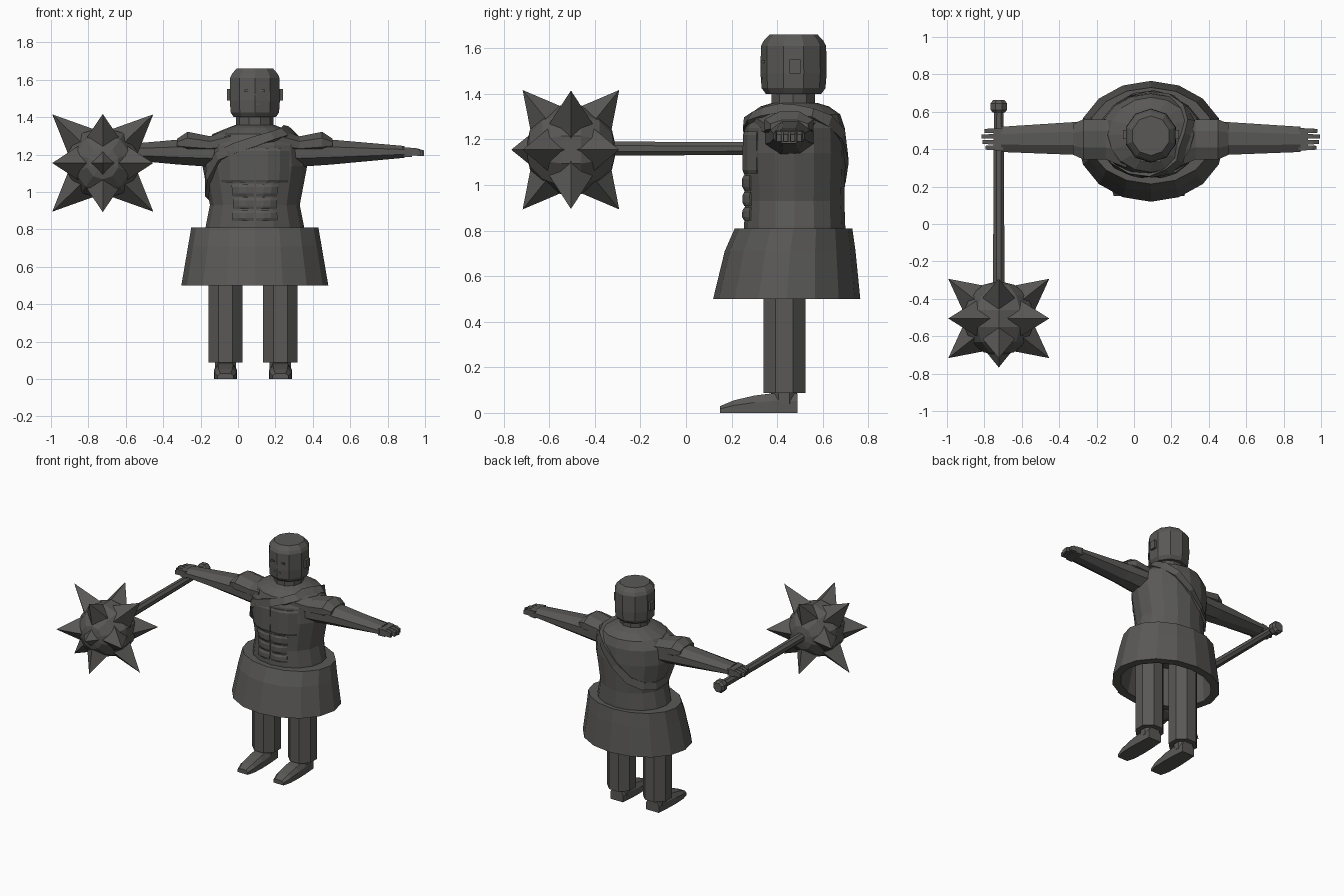
import bpy, bmesh, math
from mathutils import Vector, Matrix

if "Cube" in bpy.data.objects:
    bpy.data.objects.remove(bpy.data.objects["Cube"])

CX, CY = 0.09, 0.477          # body axis
mat = bpy.data.materials.new("dark_grey")
mat.diffuse_color = (0.1, 0.098, 0.094, 1)
mat.use_nodes = True
mat.node_tree.nodes["Principled BSDF"].inputs["Base Color"].default_value = mat.diffuse_color


def finish(name, bm):
    bmesh.ops.recalc_face_normals(bm, faces=bm.faces)
    me = bpy.data.meshes.new(name)
    bm.to_mesh(me)
    bm.free()
    me.materials.append(mat)
    ob = bpy.data.objects.new(name, me)
    bpy.context.collection.objects.link(ob)
    return ob


def loft(name, rings, closed=False):
    """Skin a list of point rings, capped at both ends unless closed."""
    bm = bmesh.new()
    vs = [[bm.verts.new(p) for p in r] for r in rings]
    n = len(vs[0])
    pairs = list(zip(vs, vs[1:])) + ([(vs[-1], vs[0])] if closed else [])
    for a, b in pairs:
        for i in range(n):
            j = (i + 1) % n
            bm.faces.new((a[i], a[j], b[j], b[i]))
    if not closed:
        bm.faces.new(vs[0])
        bm.faces.new(vs[-1])
    return finish(name, bm)


def zring(z, rx, ry, cx, cy, n, turn=0.0):
    return [(cx + rx * math.cos(turn + math.tau * i / n),
             cy + ry * math.sin(turn + math.tau * i / n), z) for i in range(n)]


def xring(x, y0, y1, z0, z1, n=8):
    """Flat-sided ring across the x axis, filling the given bounds."""
    t, k = math.pi / n, 1 / math.cos(math.pi / n)
    return [(x, (y0 + y1) / 2 + k * (y1 - y0) / 2 * math.cos(t + math.tau * i / n),
             (z0 + z1) / 2 + k * (z1 - z0) / 2 * math.sin(t + math.tau * i / n)) for i in range(n)]


def box(name, x0, x1, y0, y1, z0, z1):
    return loft(name, [[(x0, y0, z), (x1, y0, z), (x1, y1, z), (x0, y1, z)] for z in (z0, z1)])


# torso
TORSO = [(0.76, 0.27, 0.222), (0.82, 0.262, 0.222), (0.93, 0.24, 0.218), (1.14, 0.28, 0.224),
         (1.25, 0.27, 0.22), (1.31, 0.225, 0.2), (1.345, 0.14, 0.15), (1.36, 0.1, 0.1)]
loft("torso", [zring(z, rx, ry, CX, CY, 16) for z, rx, ry in TORSO])


def on_torso(deg, z, push=0.0):
    for (z0, a0, b0), (z1, a1, b1) in zip(TORSO, TORSO[1:]):
        if z0 <= z <= z1:
            f = (z - z0) / (z1 - z0)
            rx, ry = a0 + f * (a1 - a0) + push, b0 + f * (b1 - b0) + push
            t = math.radians(deg)
            return Vector((CX + rx * math.cos(t), CY + ry * math.sin(t), z))


# chest and belly muscles as raised plates wrapped on the torso
def muscle(name, a0, a1, z0, z1, out, side):
    rings = []
    for i in range(4):
        a = 270 + side * (a0 + (a1 - a0) * i / 3)
        o = out if i in (1, 2) else out * 0.35
        rings.append([on_torso(a, z0, -0.02), on_torso(a, z0, o * 0.4), on_torso(a, z0 + 0.015, o),
                      on_torso(a, z1 - 0.015, o), on_torso(a, z1, o * 0.4), on_torso(a, z1, -0.02)])
    loft(name, rings)


for s in (1, -1):
    muscle("chest_muscle", 0.6, 42, 1.05, 1.235, 0.014, s)
    for z0, z1 in ((0.845, 0.902), (0.908, 0.97), (0.977, 1.042)):
        muscle("belly_muscle", 1.2, 28, z0, z1, 0.014, s)

# sash over one shoulder and under the other arm, one height per torso side
heights = [1.325, 1.31, 1.28, 1.22, 1.12, 1.03, 0.99, 0.98,
           1.0, 1.08, 1.19, 1.235, 1.27, 1.295, 1.315, 1.33]
path = [on_torso(22.5 * i, z) for i, z in enumerate(heights)]
bands = []
for i, p in enumerate(path):
    out = Vector((p.x - CX, p.y - CY, 0)).normalized()
    out = (out + Vector((0, 0, 0.9 if p.z > 1.29 else 0.1))).normalized()
    along = path[(i + 1) % 16] - path[i - 1]
    w = along.cross(out).normalized() * 0.027
    bands.append([p + w - out * 0.015, p + w + out * 0.012, p - w + out * 0.012, p - w - out * 0.015])
loft("sash", bands, closed=True)

# skirt with an open underside
loft("skirt", [zring(0.81, 0.34, 0.258, CX, 0.472, 16), zring(0.71, 0.357, 0.287, CX, 0.457, 16),
               zring(0.5, 0.393, 0.323, CX, 0.442, 16), zring(0.5, 0.335, 0.265, CX, 0.442, 16),
               zring(0.76, 0.3, 0.23, CX, 0.465, 16)])

# head, neck, ears and face
loft("neck", [zring(z, 0.1, 0.1, CX, 0.47, 10) for z in (1.32, 1.42)])
loft("head", [zring(z, r, r * 1.03, CX, 0.472, 10, math.pi / 10) for z, r in
              ((1.4, 0.118), (1.425, 0.136), (1.49, 0.141), (1.61, 0.139), (1.632, 0.128), (1.66, 0.103))])
for s in (1, -1):
    a, b = sorted((CX + s * 0.11, CX + s * 0.15))
    box("ear", a, b, 0.455, 0.502, 1.49, 1.55)
    box("eye", CX + s * 0.04 - 0.014, CX + s * 0.04 + 0.014, 0.332, 0.345, 1.535, 1.547)
box("nose", CX - 0.008, CX + 0.008, 0.328, 0.345, 1.5, 1.525)
box("mouth", CX - 0.025, CX + 0.025, 0.332, 0.345, 1.465, 1.472)

for s in (1, -1):
    # arm, shoulder pad and hand
    def X(d):
        return CX + s * d
    loft("arm", [xring(X(0.1), 0.34, 0.59, 1.12, 1.335), xring(X(0.24), 0.35, 0.56, 1.135, 1.29),
                 xring(X(0.41), 0.37, 0.545, 1.147, 1.28), xring(X(0.8), 0.385, 0.52, 1.183, 1.246)])
    loft("shoulder_pad", [xring(X(0.13), 0.3, 0.62, 1.21, 1.335), xring(X(0.24), 0.345, 0.56, 1.205, 1.298),
                          xring(X(0.36), 0.345, 0.56, 1.207, 1.322), xring(X(0.415), 0.37, 0.535, 1.23, 1.285)])
    loft("palm", [xring(X(0.79), 0.39, 0.515, 1.188, 1.24, 4), xring(X(0.84), 0.395, 0.51, 1.188, 1.236, 4)])
    for i, tip in enumerate((0.885, 0.9, 0.905, 0.89)):
        y = 0.408 + i * 0.03
        loft("finger", [xring(X(0.83), y - 0.012, y + 0.012, 1.194, 1.234, 4),
                        xring(X(0.865), y - 0.012, y + 0.012, 1.194, 1.234, 4),
                        xring(X(tip), y - 0.01, y + 0.01, 1.192, 1.222, 4)])

    # leg and foot
    lx = 0.08 + s * 0.147
    k = 0.092 / math.cos(math.pi / 8)
    loft("leg", [zring(z, k, k, lx, 0.432, 8, math.pi / 8) for z in (0.088, 0.8)])
    loft("ankle", [zring(z, 0.062, 0.062, lx, 0.43, 8, math.pi / 8) for z in (0.04, 0.1)])
    rings = []
    for y, h, w in ((0.15, 0.03, 0.042), (0.21, 0.055, 0.058), (0.3, 0.076, 0.062),
                    (0.38, 0.086, 0.06), (0.49, 0.086, 0.052)):
        rings.append([(lx - w, y, 0), (lx + w, y, 0), (lx + w, y, h * 0.6),
                      (lx + w * 0.65, y, h), (lx - w * 0.65, y, h), (lx - w, y, h * 0.6)])
    loft("foot", rings)

# mace: handle, pommel, ball and spikes
MX, MY, MZ = -0.723, -0.505, 1.155


def rod(name, stations, n=8):
    loft(name, [[(x, y, z) for x, z, y in zring(y, r, r, MX, MZ + 0.005, n, math.pi / n)] for y, r in stations])


rod("mace_handle", [(-0.4, 0.034), (0.62, 0.028)])
rod("mace_pommel", [(0.595, 0.035), (0.61, 0.047), (0.645, 0.047), (0.662, 0.034)])

bm = bmesh.new()
bmesh.ops.create_uvsphere(bm, u_segments=10, v_segments=7, radius=0.2,
                          matrix=Matrix.Translation((MX, MY, MZ)) @ Matrix.Rotation(math.pi / 2, 4, 'X'))
finish("mace_ball", bm)

tips = [(0, -0.262, 0)]
for a in (1, -1):
    for b in (1, -1):
        tips += [(a * 0.27, 0, b * 0.26), (a * 0.27, b * 0.212, 0), (0, a * 0.212, b * 0.262)]
for t in tips:
    tip = Vector(t)
    base = 0.12
    depth = tip.length - base
    m = (Matrix.Translation(Vector((MX, MY, MZ)) + tip.normalized() * (base + depth / 2))
         @ tip.to_track_quat('Z', 'Y').to_matrix().to_4x4())
    bm = bmesh.new()
    bmesh.ops.create_cone(bm, cap_ends=True, segments=4, radius1=0.115, radius2=0, depth=depth, matrix=m)
    finish("mace_spike", bm)
